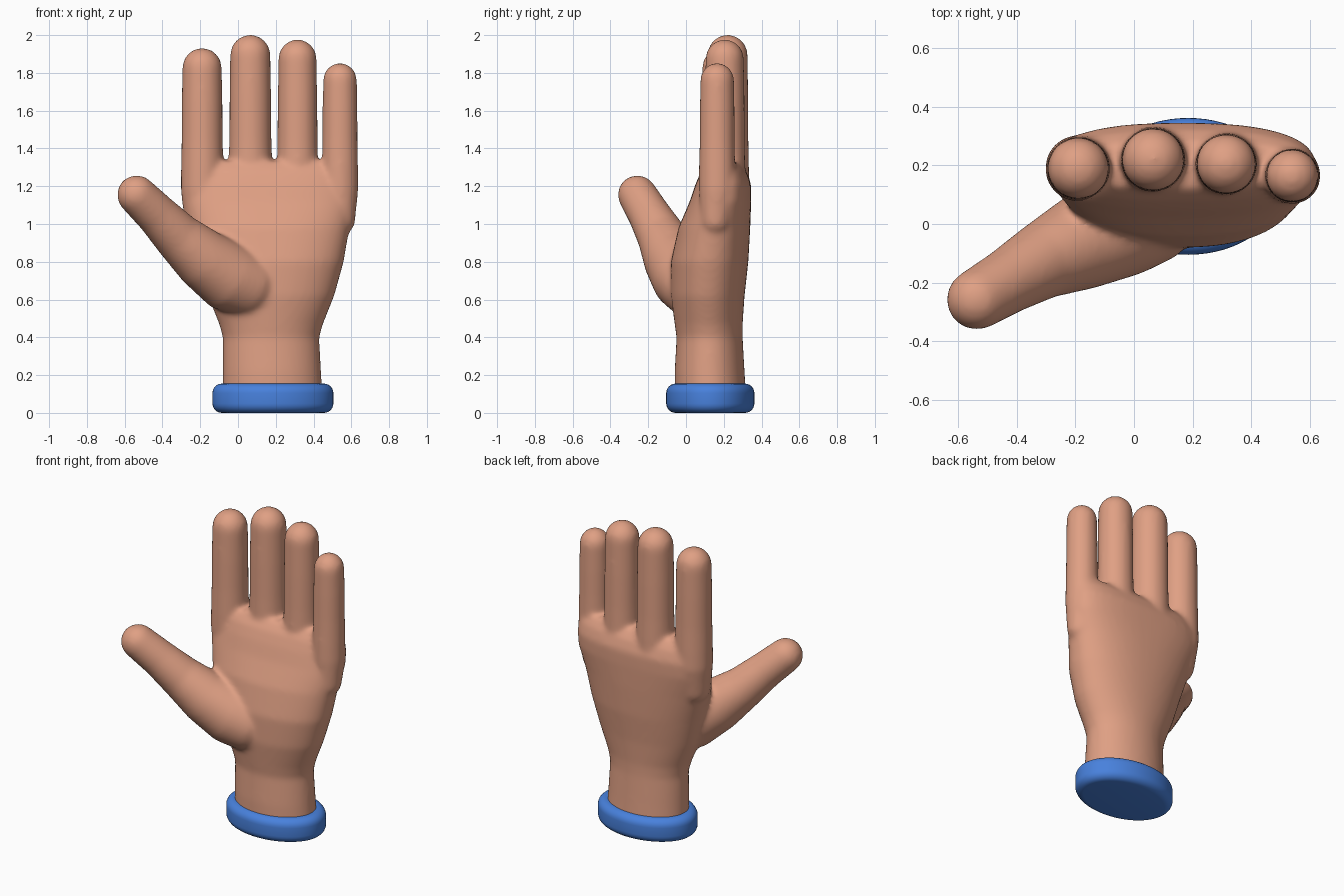
import bpy, bmesh, math
from mathutils import Vector

if "Cube" in bpy.data.objects:
    bpy.data.objects.remove(bpy.data.objects["Cube"])


def material(name, rgb):
    m = bpy.data.materials.new(name)
    m.use_nodes = True
    m.diffuse_color = (*rgb, 1)
    m.node_tree.nodes["Principled BSDF"].inputs["Base Color"].default_value = (*rgb, 1)
    return m


skin = material("skin", (0.74, 0.35, 0.23))
blue = material("cuff blue", (0.065, 0.22, 0.72))


def loft(bm, rings):
    """Skin a list of point rings and close both ends."""
    loops = [[bm.verts.new(p) for p in ring] for ring in rings]
    n = len(loops[0])
    for a, b in zip(loops, loops[1:]):
        for i in range(n):
            j = (i + 1) % n
            bm.faces.new((a[i], a[j], b[j], b[i]))
    bm.faces.new(loops[0][::-1])
    bm.faces.new(loops[-1])


def oval(x0, x1, y0, y1, z, power=2.0, n=48):
    """Level superellipse filling the given bounds."""
    ring = []
    for i in range(n):
        a = 2 * math.pi * i / n
        c, s = math.cos(a), math.sin(a)
        ring.append(((x0 + x1) / 2 + (x1 - x0) / 2 * math.copysign(abs(c) ** (2 / power), c),
                     (y0 + y1) / 2 + (y1 - y0) / 2 * math.copysign(abs(s) ** (2 / power), s), z))
    return ring


def digit(bm, path, n=28):
    """Round tube through (x, y, z, radius) points with dome ends."""
    pts = [Vector(p[:3]) for p in path]
    rad = [p[3] for p in path]
    rings = []

    def ring(c, t, r):
        u = t.cross(Vector((0, 1, 0))).normalized()
        v = t.cross(u)
        angles = [2 * math.pi * i / n for i in range(n)]
        rings.append([c + r * (math.cos(a) * u + math.sin(a) * v) for a in angles])

    start = (pts[1] - pts[0]).normalized()
    end = (pts[-1] - pts[-2]).normalized()
    steps = [math.radians(d) for d in (88, 70, 50, 30, 15)]
    for a in steps:
        ring(pts[0] - start * rad[0] * math.sin(a), start, rad[0] * math.cos(a))
    for i, p in enumerate(pts):
        t = pts[min(i + 1, len(pts) - 1)] - pts[max(i - 1, 0)]
        ring(p, t.normalized(), rad[i])
    for a in reversed(steps):
        ring(pts[-1] + end * rad[-1] * math.sin(a), end, rad[-1] * math.cos(a))
    loft(bm, rings)


def finish(bm, name, mat):
    bmesh.ops.recalc_face_normals(bm, faces=bm.faces)
    mesh = bpy.data.meshes.new(name)
    bm.to_mesh(mesh)
    bm.free()
    mesh.materials.append(mat)
    mesh.polygons.foreach_set("use_smooth", [True] * len(mesh.polygons))
    obj = bpy.data.objects.new(name, mesh)
    bpy.context.collection.objects.link(obj)
    return obj


# Wrist and palm
bm = bmesh.new()
sections = [
    (-0.08, 0.45, -0.06, 0.32, 0.06, 2), (-0.08, 0.44, -0.06, 0.31, 0.22, 2),
    (-0.08, 0.43, -0.05, 0.30, 0.40, 2), (-0.10, 0.45, -0.06, 0.30, 0.47, 2),
    (-0.16, 0.51, -0.08, 0.31, 0.62, 2.1), (-0.21, 0.56, -0.08, 0.33, 0.80, 2.2),
    (-0.26, 0.59, -0.04, 0.34, 0.98, 2.3), (-0.29, 0.62, 0.02, 0.345, 1.12, 2.5),
    (-0.29, 0.62, 0.05, 0.345, 1.21, 2.5), (-0.28, 0.61, 0.08, 0.32, 1.28, 2.5),
    (-0.26, 0.59, 0.12, 0.28, 1.33, 2.5),
]
loft(bm, [oval(*s) for s in sections])

# Four fingers: x, y, tip height, radius
for x, y, top, r in [(-0.19, 0.19, 1.93, 0.105), (0.065, 0.22, 2.0, 0.107),
                     (0.315, 0.205, 1.975, 0.102), (0.54, 0.165, 1.85, 0.09)]:
    tip = top - r + 0.003
    digit(bm, [(x, y - 0.01, 1.02, r * 0.9), (x, y, 1.18, r * 1.08), (x, y, 1.3, r * 1.07),
               (x, y, 1.45, r * 1.04), (x, y, (1.45 + tip) / 2, r * 1.03), (x, y, tip, r)])

# Thumb with its fleshy base
digit(bm, [(0.04, 0.03, 0.68, 0.175), (-0.05, 0.0, 0.72, 0.185), (-0.19, -0.07, 0.82, 0.16),
           (-0.32, -0.13, 0.935, 0.13), (-0.43, -0.195, 1.05, 0.112), (-0.537, -0.258, 1.155, 0.104)])

# Blend everything into one soft surface
hand = finish(bm, "hand", skin)
remesh = hand.modifiers.new("Merge", "REMESH")
remesh.mode = "VOXEL"
remesh.voxel_size = 0.014
remesh.use_smooth_shade = True
smooth = hand.modifiers.new("Soften", "SMOOTH")
smooth.factor = 0.5
smooth.iterations = 12

# Rounded wrist cuff
bm = bmesh.new()
rings = []
low, high, edge = 0.0, 0.155, 0.05
for corner, first in ((low + edge, -90), (high - edge, 0)):
    for k in range(7):
        a = math.radians(first + 15 * k)
        inset = edge * (1 - math.cos(a))
        rings.append(oval(-0.135 + inset, 0.505 - inset, -0.105 + inset, 0.362 - inset,
                          corner + edge * math.sin(a), 2, 64))
loft(bm, rings)
finish(bm, "wrist_cuff", blue)
